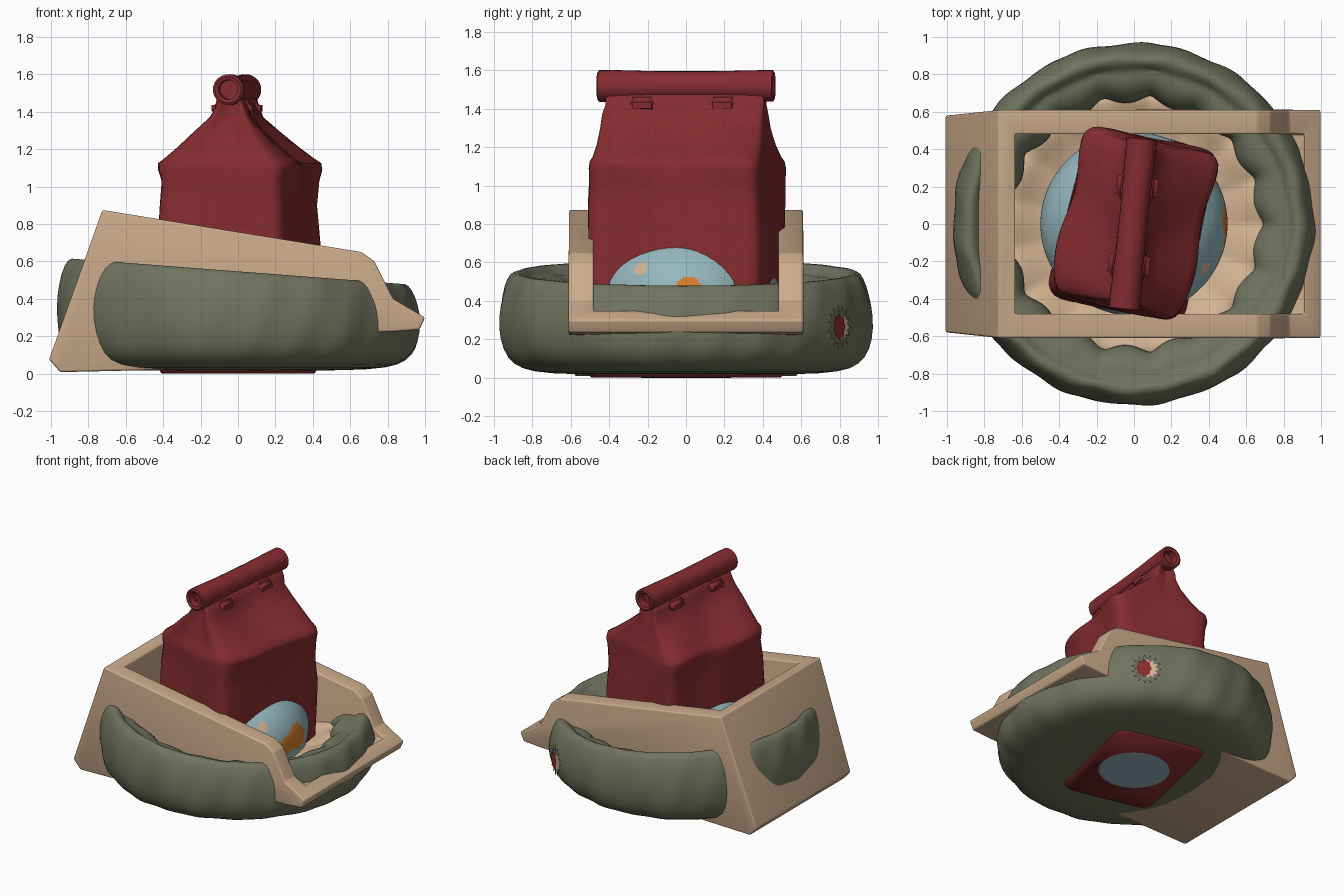
import bpy, bmesh, math
from mathutils import Vector, Matrix
from math import sin, cos, pi, radians

if "Cube" in bpy.data.objects:
    bpy.data.objects.remove(bpy.data.objects["Cube"])


def material(name, r, g, b):
    m = bpy.data.materials.new(name)
    m.diffuse_color = (r, g, b, 1)
    m.use_nodes = True
    m.node_tree.nodes["Principled BSDF"].inputs["Base Color"].default_value = m.diffuse_color
    return m


OLIVE = material("olive fabric", .165, .175, .115)
TAN = material("tan plastic", .60, .41, .26)
CREAM = material("cream cushion", .66, .455, .29)
RED = material("dark red", .235, .025, .029)
BLUE = material("pale blue", .30, .47, .51)
ORANGE = material("orange", .69, .21, .025)


def make(name, bm, *mats):
    bmesh.ops.recalc_face_normals(bm, faces=bm.faces)
    me = bpy.data.meshes.new(name)
    bm.to_mesh(me)
    bm.free()
    ob = bpy.data.objects.new(name, me)
    bpy.context.collection.objects.link(ob)
    for m in mats:
        me.materials.append(m)
    return ob


def smooth(ob, angle=40):
    bpy.ops.object.select_all(action='DESELECT')
    ob.select_set(True)
    bpy.context.view_layer.objects.active = ob
    bpy.ops.object.shade_smooth_by_angle(angle=radians(angle))


def loft(name, rings, mat, cap=True):
    """Skin closed rings of points together."""
    bm = bmesh.new()
    vs = [[bm.verts.new(p) for p in ring] for ring in rings]
    n = len(rings[0])
    for a, b in zip(vs, vs[1:]):
        for i in range(n):
            j = (i + 1) % n
            bm.faces.new((a[i], a[j], b[j], b[i]))
    if cap:
        bm.faces.new(vs[0])
        bm.faces.new(vs[-1])
    bmesh.ops.remove_doubles(bm, verts=bm.verts, dist=1e-5)
    return make(name, bm, mat)


def lathe(name, profile, bend, mat, seg=144):
    """Spin a profile, with bend(r, z, angle, t) shaping every point."""
    rings = []
    for k, (r0, z0) in enumerate(profile):
        ring = []
        for i in range(seg):
            a = 2 * pi * i / seg
            r, z = bend(r0, z0, a, k / (len(profile) - 1))
            ring.append((r * cos(a), r * sin(a), z))
        rings.append(ring)
    ob = loft(name, rings, mat, cap=False)
    ob.modifiers.new("round", 'SUBSURF').levels = 1
    ob.modifiers["round"].render_levels = 1
    smooth(ob, 80)
    return ob


def prism(name, profile, half, mat):
    """Extrude a side profile (x, z) across y, narrower near the floor."""
    return loft(name, [[(x, y * (.95 if z < .09 else 1), z) for x, z in profile]
                       for y in (-half, half)], mat)


# Round fabric bed: wrinkled outside, puffy pads inside, lower at the right
def bed_bend(r, z, a, t):
    if t > .6:
        r += .03 * (t - .6) / .4 * (1 - 2 * abs(sin(8.5 * a + .3 * sin(a))))
        z += .012 * sin(17 * a) * (t - .6)
    elif t > .15:
        r += .005 * sin(13 * a + 6 * z) + .005 * sin(23 * a - 9 * z)
    return r, z * (1 - .14 * r * cos(a)) if z > .1 else z


lathe("round_bed", [(0, .016), (.4, .016), (.72, .02), (.86, .045), (.93, .1),
                    (.965, .2), (.972, .32), (.955, .43), (.925, .52), (.89, .555),
                    (.85, .54), (.825, .495), (.79, .505), (.73, .48), (.68, .42),
                    (.665, .34), (.69, .26)], bed_bend, OLIVE)


# Cushion inside the bed with radial puckers
def cushion_bend(r, z, a, t):
    p = abs(sin(8.5 * a + .3 * sin(a)))
    return r, z + .045 * t * t * (p - .6)


lathe("bed_cushion", [(0, .24), (.2, .245), (.4, .26), (.52, .285), (.60, .32),
                      (.66, .345), (.71, .34), (.76, .28)], cushion_bend, CREAM)

# Tan tray: sloped solid with a cavity, open low at the right
tray = prism("tray", [(-.95, .008), (-1.01, .075), (-.725, .875), (.66, .65), (.73, .60),
                      (.83, .40), (1.0, .30), (.97, .235), (.84, .225), (.70, .22),
                      (.45, .04)], .61, TAN)
cutter = prism("tray_cutter", [(-.62, 1.3), (-.66, .11), (.40, .11), (.66, .30),
                               (.74, .335), (.91, .33), (.91, 1.3)], .48, TAN)
cutter.hide_render = True
bo = tray.modifiers.new("cavity", 'BOOLEAN')
bo.operation, bo.object, bo.solver = 'DIFFERENCE', cutter, 'EXACT'
bv = tray.modifiers.new("soft edges", 'BEVEL')
bv.width, bv.segments, bv.limit_method, bv.angle_limit = .045, 4, 'ANGLE', radians(25)
baked = bpy.data.meshes.new_from_object(
    tray.evaluated_get(bpy.context.evaluated_depsgraph_get()))
tray.modifiers.clear()
tray.data = baked
bpy.data.objects.remove(cutter)
smooth(tray, 35)


# Red bag: rounded-rectangle loft, pinched to a ridge at the top
def bag_ring(z, w, l, turn, n=80):
    ring = []
    c, s = cos(radians(turn)), sin(radians(turn))
    for i in range(n):
        t = 4 * i / n
        side, f = int(t), 2 * (t - int(t)) - 1
        x, y = [(1, f), (-f, 1), (-1, -f), (f, -1)][side]
        k = (abs(x) ** 10 + abs(y) ** 10) ** -.1
        # creases and slight billow of the paper
        crease = .016 * sin(5 * y + 9 * z) * sin(4 * z + 3 * x) if .1 < z < 1.4 else 0
        px, py = x * k * (w + crease), y * k * (l + .6 * crease)
        # gusset folded inwards on the two narrow ends
        if abs(y) == 1 and z > 1.12:
            py *= 1 - .25 * (z - 1.12) * (1 - abs(x))
        ring.append((px * c - py * s, px * s + py * c, z))
    return ring


bag_levels = [(.002, .34, .45, -13), (.04, .36, .47, -13), (.3, .365, .475, -13),
              (.5, .362, .47, -13), (.7, .36, .47, -13), (.9, .35, .465, -13),
              (1.03, .352, .46, -13), (1.09, .365, .463, -13), (1.125, .36, .46, -13),
              (1.15, .325, .452, -12.5), (1.21, .255, .445, -11), (1.30, .165, .435, -9),
              (1.37, .10, .43, -7), (1.42, .085, .425, -6), (1.49, .05, .425, -6)]
smooth(loft("bag_body", [bag_ring(*v) for v in bag_levels], RED), 75)

# Rolled top with recessed ends
TOP = Matrix.Translation((-.005, .0, 1.518)) @ Matrix.Rotation(radians(-6), 4, 'Z')
roll = []
for y, r in [(-.40, .05), (-.455, .052), (-.462, .07), (-.455, .082), (-.38, .083), (-.15, .077),
             (.15, .077), (.38, .082), (.455, .082), (.462, .07), (.455, .052), (.40, .05)]:
    roll.append([TOP @ Vector((r * cos(2 * pi * i / 28), y, r * sin(2 * pi * i / 28)))
                 for i in range(28)])
smooth(loft("bag_rolled_top", roll, RED), 50)

# Folded tabs under the roll
for i, y in enumerate((-.22, .2)):
    bm = bmesh.new()
    bmesh.ops.create_cube(bm, size=1, matrix=TOP @ Matrix.Translation((0, y, -.1))
                          @ Matrix.Diagonal((.22, .15, .085, 1)))
    bmesh.ops.bevel(bm, geom=bm.edges[:], offset=.025, segments=3, affect='EDGES')
    smooth(make(f"bag_tab_{i + 1}", bm, RED), 60)

# Spotted ball, flattened where it rests
bm = bmesh.new()
bmesh.ops.create_uvsphere(bm, u_segments=192, v_segments=120, radius=1)
for v in bm.verts:
    up = .40 if v.co.z > 0 else .46
    v.co = Vector((v.co.x * .5, v.co.y * .49, max(.4 + v.co.z * up, 0)))
spots = [((.40, -.25, .58), .045, 1), ((.48, .01, .45), .075, 2), ((.49, .05, .40), .08, 2),
         ((.46, -.17, .38), .07, 2), ((.48, -.08, .40), .07, 2)]
for f in bm.faces:
    c = f.calc_center_median()
    for p, r, m in spots:
        if (c - Vector(p)).length < r:
            f.material_index = m
smooth(make("spotted_ball", bm, BLUE, CREAM, ORANGE), 60)


# Frayed tear on the back right of the bed
def patch(name, ru, rv, jag, n, du, out, mat):
    a = radians(55)
    o = Vector((out * cos(a), out * sin(a), .265))
    u = Vector((-sin(a), cos(a), 0))
    bm = bmesh.new()
    bm.faces.new([bm.verts.new(o + u * (du + ru * k * cos(t)) + Vector((0, 0, rv * k * sin(t))))
                  for i in range(n) for t in [2 * pi * i / n]
                  for k in [1 - jag * (i % 2)]])
    bmesh.ops.solidify(bm, geom=bm.faces[:], thickness=.006)
    return make(name, bm, mat)


patch("tear_frayed_edge", .11, .12, .35, 30, .0, .974, OLIVE)
patch("tear_lining", .07, .075, .3, 22, .02, .979, CREAM)
patch("tear_red_inside", .055, .07, .15, 16, -.015, .984, RED)
